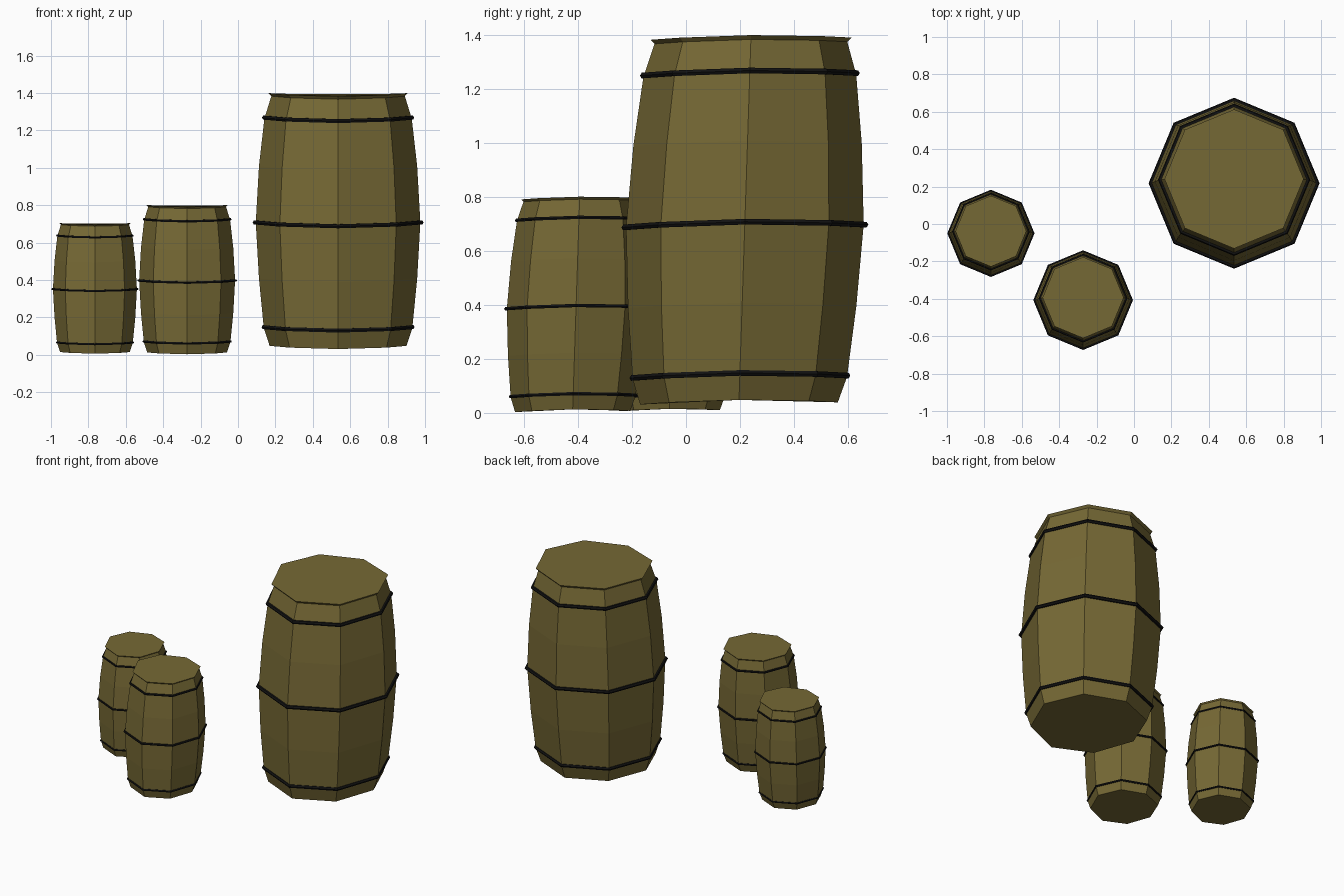
import bpy, bmesh, math

if "Cube" in bpy.data.objects:
    bpy.data.objects.remove(bpy.data.objects["Cube"])

SIDES = 8

def material(name, rgb):
    m = bpy.data.materials.new(name)
    m.diffuse_color = (*rgb, 1)
    m.use_nodes = True
    m.node_tree.nodes["Principled BSDF"].inputs["Base Color"].default_value = m.diffuse_color
    return m

wood = material("olive_wood", (0.18, 0.14, 0.035))
iron = material("black_iron", (0.006, 0.006, 0.006))

# Stave profile (radius, height) of the full-size barrel, base to lid lip
PROFILE = [(0.366, 0.0), (0.397, 0.095), (0.423, 0.36), (0.440, 0.66),
           (0.423, 0.96), (0.394, 1.215), (0.357, 1.335), (0.372, 1.351)]
# Hoop (centre radius, height)
HOOPS = [(0.397, 0.10), (0.445, 0.66), (0.395, 1.22)]
TUBE = 0.012

def warped(r, z, a):
    # slightly hand-made shape: leans back, and front/back corners sit lower
    s = math.sin(a)
    dip = (0.005 * s - 0.016 * s * s) * r / 0.45
    return (r * math.cos(a), r * s + 0.033 * (z - 0.66), z + dip)

def ring(bm, r, z):
    return [bm.verts.new(warped(r, z, 2 * math.pi * i / SIDES)) for i in range(SIDES)]

def bridge(bm, a, b):
    for i in range(SIDES):
        j = (i + 1) % SIDES
        bm.faces.new((a[i], a[j], b[j], b[i]))

def finish(bm, name, mat, loc, scale):
    bmesh.ops.recalc_face_normals(bm, faces=bm.faces)
    me = bpy.data.meshes.new(name)
    bm.to_mesh(me)
    bm.free()
    me.materials.append(mat)
    ob = bpy.data.objects.new(name, me)
    ob.location = loc
    ob.scale = (scale,) * 3
    bpy.context.collection.objects.link(ob)

def barrel(name, loc, scale):
    # staves with base and lid
    bm = bmesh.new()
    rings = [ring(bm, r, z) for r, z in PROFILE]
    for a, b in zip(rings, rings[1:]):
        bridge(bm, a, b)
    bm.faces.new(rings[0][::-1])
    bm.faces.new(rings[-1])
    finish(bm, name + "_staves", wood, loc, scale)
    # three tube hoops
    bm = bmesh.new()
    for r, z in HOOPS:
        loops = [ring(bm, r + TUBE * math.cos(k * math.pi / 3),
                      z + TUBE * math.sin(k * math.pi / 3)) for k in range(6)]
        for k in range(6):
            bridge(bm, loops[k], loops[(k + 1) % 6])
    finish(bm, name + "_hoops", iron, loc, scale)

barrel("large_barrel", (0.535, 0.218, 0.048), 1.0)
barrel("medium_barrel", (-0.272, -0.407, 0.013), 0.583)
barrel("small_barrel", (-0.765, -0.05, 0.015), 0.510)
